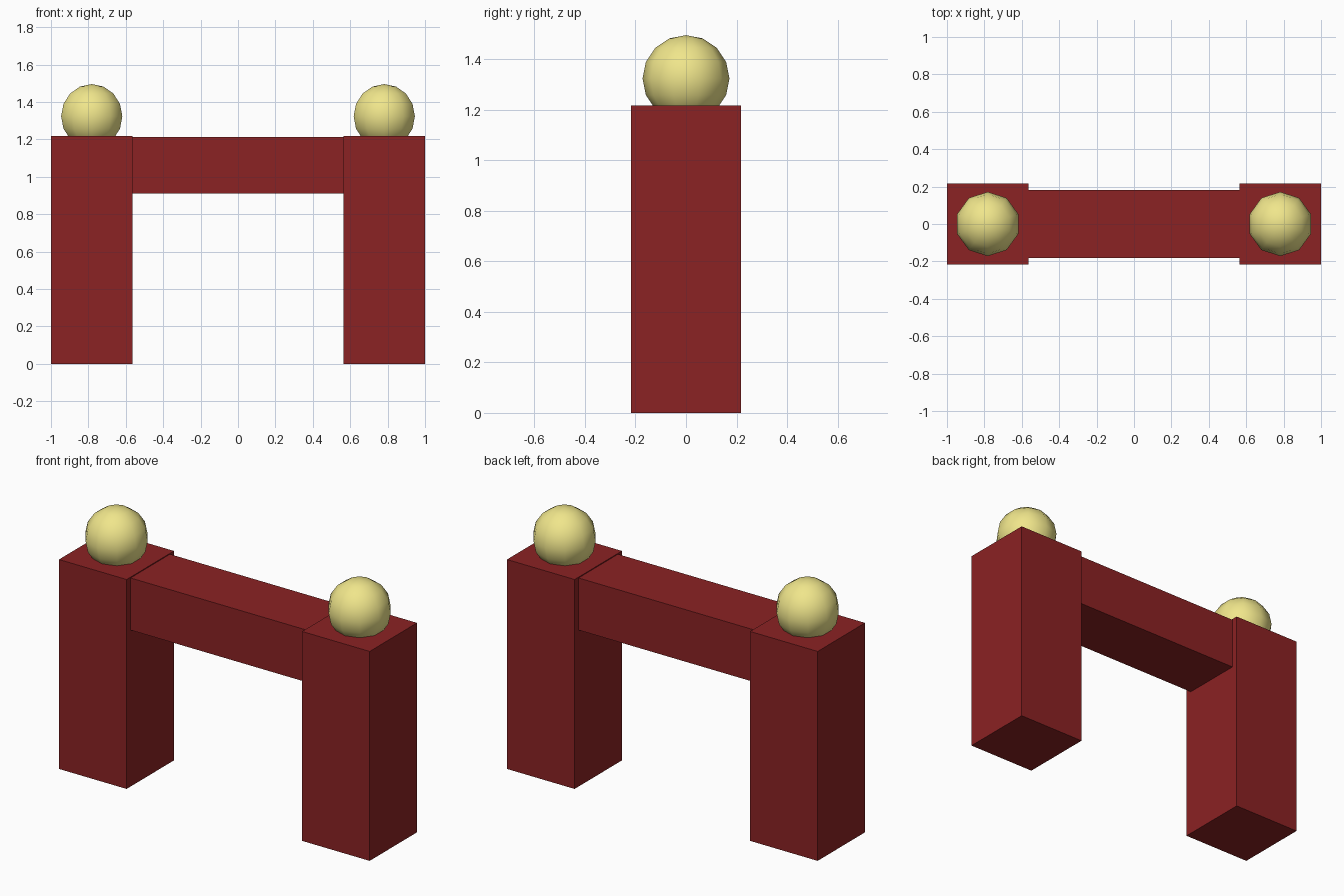
import bpy

if "Cube" in bpy.data.objects:
    bpy.data.objects.remove(bpy.data.objects["Cube"])

POST_X, POST_W, POST_H = 0.782, 0.435, 1.218
BALL_R, BALL_Z = 0.172, 1.324


def material(name, color):
    mat = bpy.data.materials.new(name)
    mat.diffuse_color = (*color, 1)
    mat.use_nodes = True
    mat.node_tree.nodes["Principled BSDF"].inputs["Base Color"].default_value = mat.diffuse_color
    return mat


red = material("dark_red", (0.258, 0.016, 0.017))
yellow = material("pale_yellow", (0.87, 0.79, 0.26))


def box(name, center, size):
    bpy.ops.mesh.primitive_cube_add(size=1, location=center)
    obj = bpy.context.object
    obj.name = name
    obj.scale = size
    bpy.ops.object.transform_apply(location=False, rotation=False, scale=True)
    obj.data.materials.append(red)


# Square posts, each topped by a partly sunken ball
for side, sign in (("left", -1), ("right", 1)):
    x = sign * POST_X
    box(f"{side}_post", (x, 0, POST_H / 2), (POST_W, POST_W, POST_H))
    bpy.ops.mesh.primitive_uv_sphere_add(
        segments=10, ring_count=8, radius=BALL_R, location=(x, 0, BALL_Z))
    ball = bpy.context.object
    ball.name = f"{side}_ball"
    ball.data.materials.append(yellow)
    bpy.ops.object.shade_smooth()

# Crossbeam spanning the gap, slightly thinner and lower than the posts
box("crossbeam", (0, 0, 1.0615), (2 * POST_X - POST_W, 0.362, 0.303))
